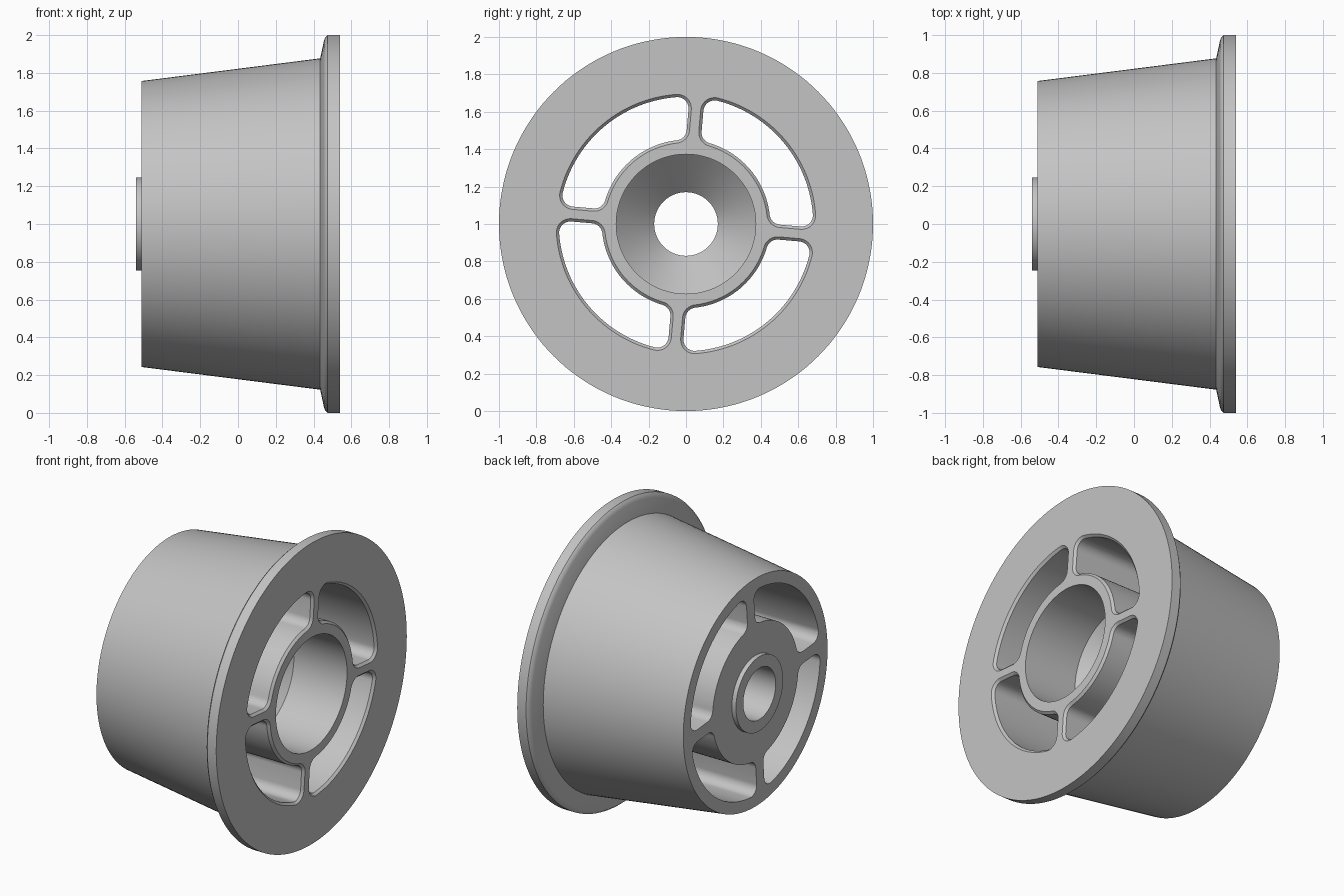
import bpy
import bmesh
from math import radians, degrees, asin, sin, cos, tau
from mathutils import Matrix, Vector

old = bpy.data.objects.get("Cube")
if old:
    bpy.data.objects.remove(old, do_unlink=True)

SEGMENTS = 144
HUB_R, RIM_R, SPOKE_HALF, FILLET = 0.45, 0.68, 0.04, 0.06
FRONT, CHAMFER = 0.54, 0.015

grey = bpy.data.materials.new("plain grey")
grey.use_nodes = True
grey.diffuse_color = (0.55, 0.55, 0.55, 1)
grey.node_tree.nodes["Principled BSDF"].inputs["Base Color"].default_value = grey.diffuse_color


def make_object(name, bm):
    bmesh.ops.recalc_face_normals(bm, faces=bm.faces)
    mesh = bpy.data.meshes.new(name)
    bm.to_mesh(mesh)
    bm.free()
    obj = bpy.data.objects.new(name, mesh)
    bpy.context.collection.objects.link(obj)
    obj.data.materials.append(grey)
    return obj


def skin(bm, loops, closed):
    """Bridge matching rings of vertices with quads."""
    n = len(loops)
    for i in range(n if closed else n - 1):
        a, b = loops[i], loops[(i + 1) % n]
        for j in range(len(a)):
            k = (j + 1) % len(a)
            bm.faces.new((a[j], a[k], b[k], b[j]))


def arc(cy, cz, r, start, end, steps):
    angles = [radians(start + (end - start) * i / steps) for i in range(steps + 1)]
    return [(cy + r * cos(t), cz + r * sin(t)) for t in angles]


def slot_outline(grow):
    """Rounded quarter-ring outline, offset outwards by grow."""
    reach = SPOKE_HALF + FILLET
    r_out, r_in = RIM_R - FILLET, HUB_R + FILLET
    a, b = degrees(asin(reach / r_out)), degrees(asin(reach / r_in))
    f = FILLET + grow

    def corner(radius, angle, start, end):
        t = radians(angle)
        return arc(radius * cos(t), radius * sin(t), f, start, end, 10)

    return (arc(0, 0, RIM_R + grow, a, 90 - a, 28)[:-1]
            + corner(r_out, 90 - a, 90 - a, 180)
            + corner(r_in, 90 - b, 180, 270 - b)[:-1]
            + arc(0, 0, HUB_R - grow, 90 - b, b, 24)[:-1]
            + corner(r_in, b, 180 + b, 270)
            + corner(r_out, a, 270, 360 + a)[:-1])


# Turned body: tapered drum, flange, stepped bore and rear boss, as (x, radius)
profile = [(-0.51, 0.757), (0.435, 0.877), (0.455, 0.97), (0.462, 0.988),
           (0.475, 1.0), (FRONT, 1.0), (FRONT, 0.373), (0.15, 0.373),
           (-0.05, 0.17), (-0.54, 0.17), (-0.54, 0.247), (-0.51, 0.247)]
bm = bmesh.new()
rings = []
for x, r in profile:
    rings.append([bm.verts.new((x, r * cos(tau * i / SEGMENTS), 1 + r * sin(tau * i / SEGMENTS)))
                  for i in range(SEGMENTS)])
skin(bm, rings, True)
wheel = make_object("wheel_body", bm)

# Four through slots with a chamfered front edge
bm = bmesh.new()
for quarter in range(4):
    turn = Matrix.Rotation(radians(90 * quarter - 5), 3, 'X')
    loops = []
    for x, grow in ((-0.7, 0), (FRONT - CHAMFER, 0), (FRONT + CHAMFER, 2 * CHAMFER)):
        loops.append([bm.verts.new(turn @ Vector((x, y, z)) + Vector((0, 0, 1)))
                      for y, z in slot_outline(grow)])
    skin(bm, loops, False)
    bm.faces.new(loops[0])
    bm.faces.new(loops[-1])
cutter = make_object("slot_cutter", bm)
cutter.hide_render = True

cut = wheel.modifiers.new("slots", 'BOOLEAN')
cut.operation = 'DIFFERENCE'
cut.solver = 'EXACT'
cut.object = cutter
bpy.context.view_layer.update()
depsgraph = bpy.context.evaluated_depsgraph_get()
result = bpy.data.meshes.new_from_object(wheel.evaluated_get(depsgraph))
wheel.modifiers.clear()
wheel.data = result
bpy.data.objects.remove(cutter, do_unlink=True)

# Smooth round walls, crisp edges
bpy.ops.object.select_all(action='DESELECT')
wheel.select_set(True)
bpy.context.view_layer.objects.active = wheel
bpy.ops.object.shade_smooth_by_angle(angle=radians(30))
